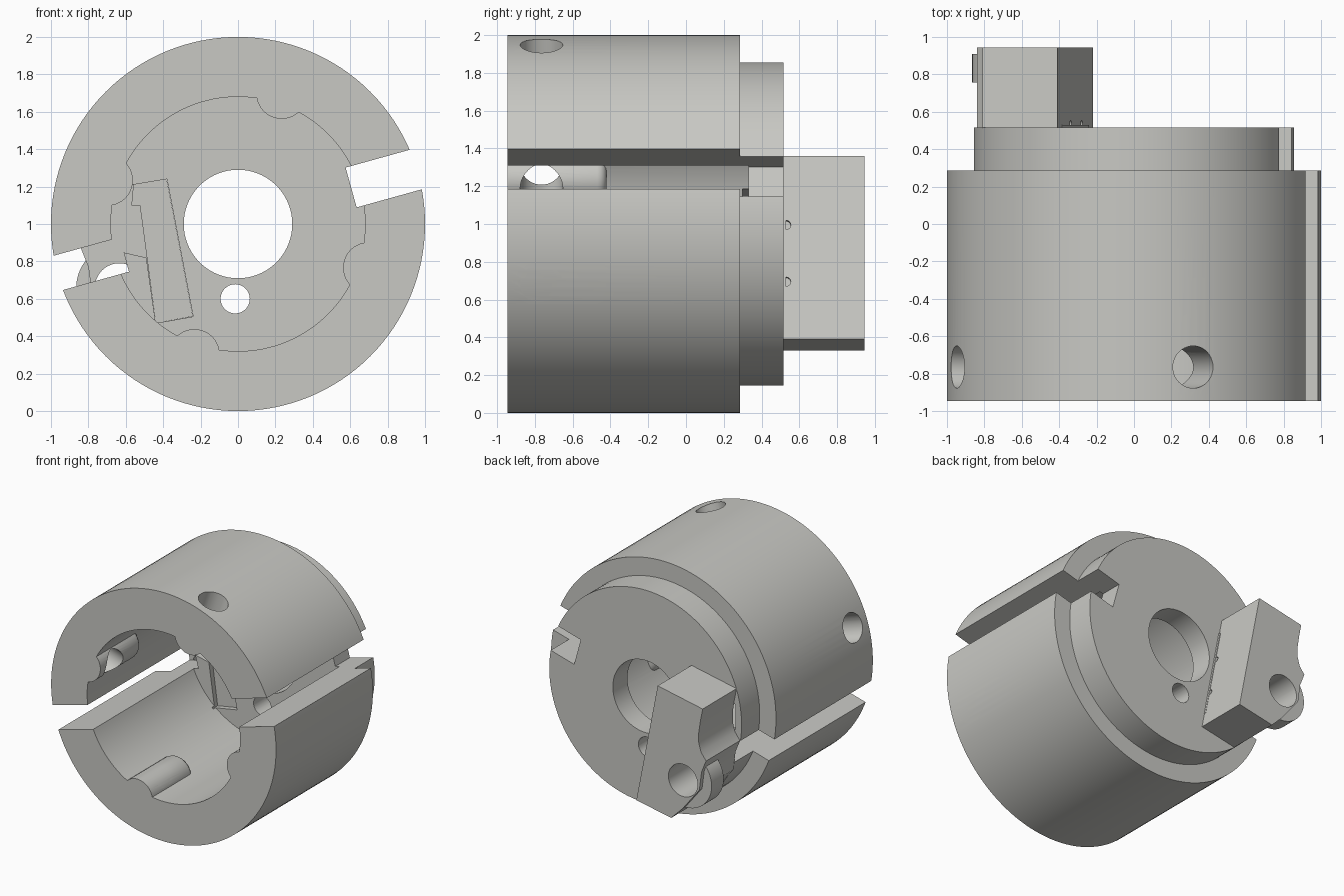
import bpy, bmesh, math
from mathutils import Vector, Matrix

if "Cube" in bpy.data.objects:
    bpy.data.objects.remove(bpy.data.objects["Cube"])

steel = bpy.data.materials.new("light_grey_steel")
steel.diffuse_color = (0.58, 0.58, 0.55, 1)
steel.use_nodes = True
steel.node_tree.nodes["Principled BSDF"].inputs["Base Color"].default_value = steel.diffuse_color


def make(name, bm):
    bmesh.ops.recalc_face_normals(bm, faces=bm.faces)
    me = bpy.data.meshes.new(name)
    bm.to_mesh(me)
    bm.free()
    ob = bpy.data.objects.new(name, me)
    bpy.context.collection.objects.link(ob)
    me.materials.append(steel)
    return ob


def prism(name, pts, y0, y1):
    """Extrude an x-z outline from y0 to y1."""
    bm = bmesh.new()
    a = [bm.verts.new((x, y0, z)) for x, z in pts]
    b = [bm.verts.new((x, y1, z)) for x, z in pts]
    bm.faces.new(a)
    bm.faces.new(b[::-1])
    n = len(pts)
    for i in range(n):
        j = (i + 1) % n
        bm.faces.new((a[i], b[i], b[j], a[j]))
    return make(name, bm)


def rod(name, p0, p1, r, seg=40, bevel=0):
    """Cylinder between two points, optionally rounded at the p1 end."""
    p0, p1 = Vector(p0), Vector(p1)
    d = p1 - p0
    bm = bmesh.new()
    bmesh.ops.create_cone(bm, cap_ends=True, segments=seg, radius1=r, radius2=r, depth=d.length)
    if bevel:
        es = [e for e in bm.edges if all(v.co.z > 0 for v in e.verts)]
        bmesh.ops.bevel(bm, geom=es, offset=bevel, segments=4, profile=0.5, affect='EDGES')
    rot = d.to_track_quat('Z', 'Y').to_matrix().to_4x4()
    bm.transform(Matrix.Translation((p0 + p1) / 2) @ rot)
    return make(name, bm)


def lathe(name, prof, cx=0, cz=1, seg=128):
    """Spin a closed (radius, y) profile about an axis parallel to y."""
    bm = bmesh.new()
    rings = []
    for i in range(seg):
        t = 2 * math.pi * i / seg
        rings.append([bm.verts.new((cx + r * math.cos(t), y, cz + r * math.sin(t))) for r, y in prof])
    n = len(prof)
    for i in range(seg):
        p, q = rings[i], rings[(i + 1) % seg]
        for k in range(n):
            m = (k + 1) % n
            bm.faces.new((p[k], p[m], q[m], q[k]))
    return make(name, bm)


def combine(ob, other, op):
    mod = ob.modifiers.new(op, 'BOOLEAN')
    mod.operation, mod.solver, mod.object = op, 'EXACT', other
    bpy.context.view_layer.objects.active = ob
    bpy.ops.object.modifier_apply(modifier=mod.name)
    bpy.data.objects.remove(other)


def slot(a0, a1, w0, w1, y0, y1):
    """Box cutter along the slanted slot line."""
    c, s = math.cos(math.radians(15.5)), math.sin(math.radians(15.5))
    pts = [(a * c - w * s, 1 + a * s + w * c) for a, w in ((a0, w0), (a1, w0), (a1, w1), (a0, w1))]
    return prism("slot_cutter", pts, y0, y1)


# stepped hollow body with back plate and centre hole
body = lathe("cutter_body", [(0.68, -0.945), (1, -0.945), (1, 0.285), (0.855, 0.285),
                             (0.855, 0.515), (0.29, 0.515), (0.29, 0.33), (0.68, 0.33)])

# clamping bosses inside the bore
angles = [math.radians(71.5 + 90 * k) for k in range(4)]
for t in angles:
    x, z = 0.735 * math.cos(t), 1 + 0.735 * math.sin(t)
    combine(body, rod("boss", (x, -0.945, z), (x, -0.42, z), 0.135, bevel=0.05), 'UNION')

# radial screw holes
for t in angles:
    c, s = math.cos(t), math.sin(t)
    combine(body, rod("screw_hole", (0.45 * c, -0.765, 1 + 0.45 * s),
                      (1.1 * c, -0.765, 1 + 1.1 * s), 0.113), 'DIFFERENCE')

# side slots, pin holes and locating hole
combine(body, slot(0.635, 1.3, -0.084, 0.137, -1.1, 0.7), 'DIFFERENCE')
combine(body, slot(-1.3, -0.63, -0.09, 0.10, -1.1, 0.7), 'DIFFERENCE')
for x, z in ((0.01, 1.405), (-0.015, 0.6)):
    combine(body, rod("pin_hole", (x, 0.2, z), (x, 0.7, z), 0.078), 'DIFFERENCE')
HX, HZ = -0.635, 0.66
combine(body, rod("bolt_hole", (HX, 0.29, HZ), (HX, 0.7, HZ), 0.13), 'DIFFERENCE')

# pocket through the plate for the holder
combine(body, prism("pocket", [(-0.38, 1.24), (-0.24, 0.505), (-0.44, 0.47), (-0.49, 0.82), (-0.62, 0.85),
                               (-0.80, 0.95), (-0.80, 1.15), (-0.56, 1.21)], 0.3, 0.7), 'DIFFERENCE')

# tongue seated in the pocket
tongue = prism("holder_tongue", [(-0.381, 1.24), (-0.241, 0.506), (-0.44, 0.47), (-0.525, 1.10),
                                 (-0.57, 1.10), (-0.56, 1.21)], 0.37, 0.53)

# slanted holder block with hollowed flank
block = prism("holder_block", [(-0.41, 1.36), (-0.22, 0.39), (-0.53, 0.33), (-0.63, 0.43), (-0.78, 0.62),
                               (-0.80, 0.77), (-0.84, 0.87), (-0.795, 0.93), (-0.775, 1.0), (-0.775, 1.08),
                               (-0.79, 1.18), (-0.81, 1.28)], 0.513, 0.945)
combine(block, rod("ring_seat", (HX, 0.76, HZ), (HX, 1.1, HZ), 0.245, 64), 'DIFFERENCE')
combine(block, rod("bolt_hole", (HX, 0.4, HZ), (HX, 1.1, HZ), 0.13), 'DIFFERENCE')
for x, z in ((-0.34, 0.99), (-0.28, 0.69)):
    combine(block, rod("small_hole", (x - 0.03, 0.53, z), (x + 0.1, 0.53, z + 0.02), 0.025, 16), 'DIFFERENCE')

# clamping ring
ring = lathe("clamp_ring", [(0.13, 0.757), (0.23, 0.757), (0.23, 0.91), (0.13, 0.91)], HX, HZ, 64)

for ob in (body, tongue, block, ring):
    bpy.ops.object.select_all(action='DESELECT')
    ob.select_set(True)
    bpy.context.view_layer.objects.active = ob
    bpy.ops.object.shade_smooth_by_angle(angle=math.radians(30))
